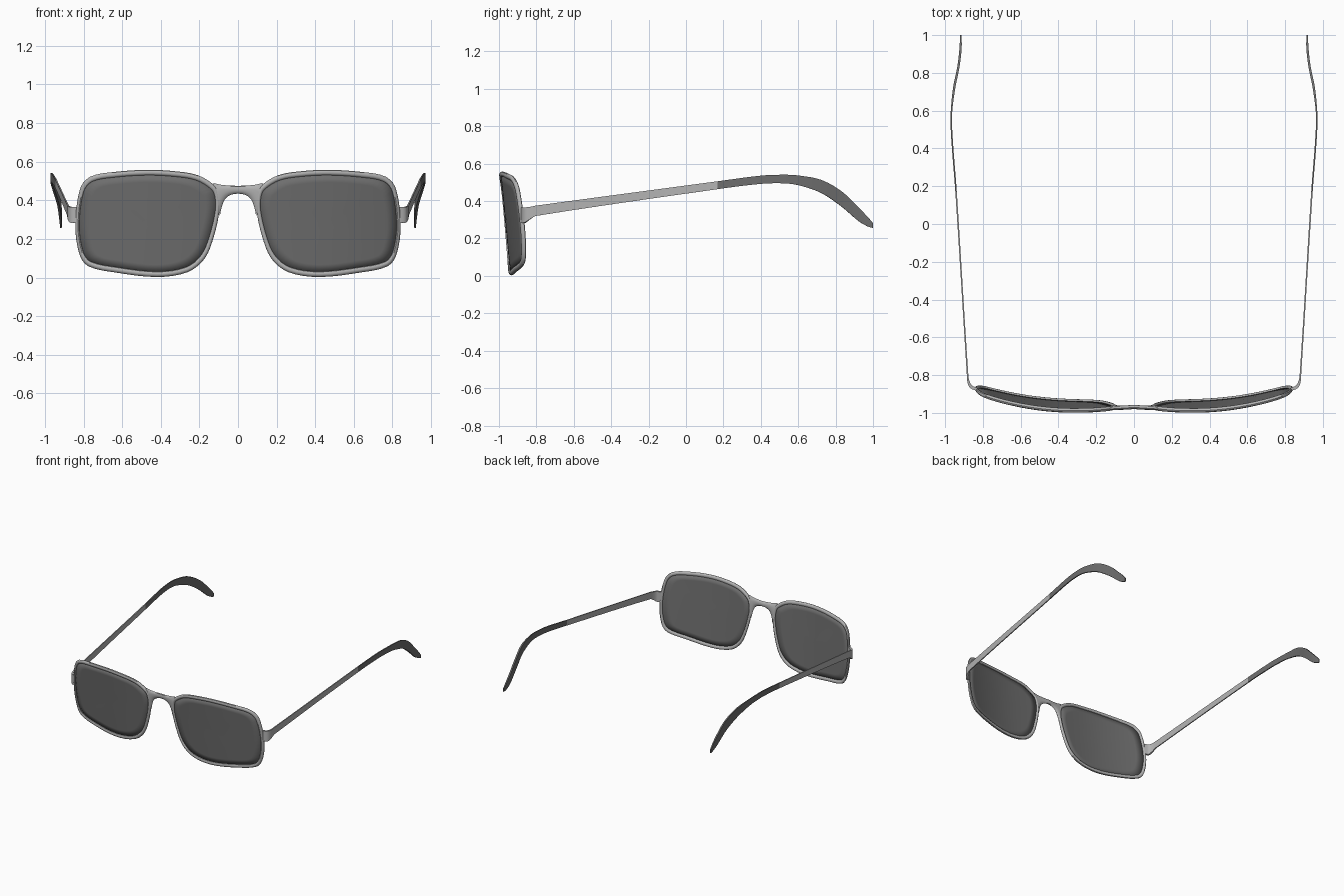
import bpy, bmesh, math
from mathutils import Vector

if "Cube" in bpy.data.objects:
    bpy.data.objects.remove(bpy.data.objects["Cube"])


def material(name, value):
    mat = bpy.data.materials.new(name)
    mat.use_nodes = True
    mat.diffuse_color = (value, value, value, 1)
    mat.node_tree.nodes["Principled BSDF"].inputs["Base Color"].default_value = (value, value, value, 1)
    return mat


light_grey = material("light_grey_metal", 0.45)
dark_grey = material("dark_grey", 0.155)


def spline(points, steps, closed=False):
    """Smooth curve through points of any dimension, spaced by chord length."""
    pts = [Vector(p) for p in points]
    n = len(pts)

    def at(i):
        return pts[i % n] if closed else pts[max(0, min(n - 1, i))]

    def slope(i):
        span = (at(i + 1) - at(i)).length + (at(i) - at(i - 1)).length
        return (at(i + 1) - at(i - 1)) / span

    out = []
    for i in range(n if closed else n - 1):
        a, b = at(i), at(i + 1)
        d = (b - a).length
        ma, mb = slope(i) * d, slope(i + 1) * d
        for k in range(steps):
            t = k / steps
            s = t * t * (3 - 2 * t)
            out.append(a * (1 - s) + b * s + ma * (t * (1 - t) ** 2) - mb * (t * t * (1 - t)))
    if not closed:
        out.append(pts[-1])
    return out


def front_y(x, z):
    """Wrapped and tilted sheet that the front follows."""
    x = abs(x)
    bend = 0.31 if x > 0.3 else 0.12
    return -0.963 + bend * (x - 0.3) ** 2 - 0.095 * (z - 0.28)


def loft(name, rings, mat, closed=False, caps=(True, True)):
    """Skin a list of rings, mirrored to both sides."""
    bm = bmesh.new()
    rows = [[bm.verts.new(p) for p in ring] for ring in rings]
    n = len(rows[0])
    pairs = list(zip(rows, rows[1:])) + ([(rows[-1], rows[0])] if closed else [])
    for a, b in pairs:
        for i in range(n):
            j = (i + 1) % n
            bm.faces.new((a[i], a[j], b[j], b[i]))
    if not closed:
        if caps[0]:
            bm.faces.new(rows[0])
        if caps[1]:
            bm.faces.new(rows[-1])
    bmesh.ops.recalc_face_normals(bm, faces=bm.faces)
    mesh = bpy.data.meshes.new(name)
    bm.to_mesh(mesh)
    bm.free()
    mesh.materials.append(mat)
    obj = bpy.data.objects.new(name, mesh)
    bpy.context.collection.objects.link(obj)
    bpy.ops.object.select_all(action='DESELECT')
    obj.select_set(True)
    bpy.context.view_layer.objects.active = obj
    bpy.ops.object.shade_smooth_by_angle(angle=math.radians(40))
    obj.modifiers.new("both_sides", 'MIRROR')
    return obj


def oval(a, b, depth, sides=10):
    """Oval section spanning a to b in the front sheet, with depth in y."""
    mid, half = (a + b) / 2, (b - a) / 2
    ring = []
    for k in range(sides):
        t = 2 * math.pi * k / sides
        p = mid + half * math.cos(t)
        ring.append((p.x, front_y(p.x, p.y) + depth * math.sin(t), p.y))
    return ring


# Lens outline (x, z)
outline = spline([(0.135, 0.455), (0.217, 0.505), (0.34, 0.525), (0.476, 0.531), (0.64, 0.52),
                  (0.755, 0.498), (0.8, 0.445), (0.823, 0.27), (0.803, 0.135), (0.765, 0.083),
                  (0.63, 0.053), (0.42, 0.03), (0.27, 0.053), (0.19, 0.115), (0.145, 0.22),
                  (0.116, 0.35), (0.118, 0.415)], 4, True)

# Lenses: concentric rings laid on the curved sheet
centre = Vector((0.47, 0.28))
rings = []
for scale in (1, 0.85, 0.7, 0.5, 0.3, 0.08):
    flat = [centre + (p - centre) * scale for p in outline]
    rings.append([(p.x, front_y(p.x, p.y), p.y) for p in flat])
lens = loft("lenses", rings, dark_grey, caps=(False, True))
thick = lens.modifiers.new("thickness", 'SOLIDIFY')
thick.thickness = 0.006
thick.offset = 0

# Rims: oval section swept round the lens
rings = []
for i, p in enumerate(outline):
    along = (outline[(i + 1) % len(outline)] - outline[i - 1]).normalized()
    out = Vector((-along.y, along.x))
    width = 0.019 + 0.008 * abs(out.y)
    rings.append(oval(p - out * 0.002, p + out * width, 0.012))
loft("rims", rings, light_grey, closed=True)

# Bridge: top and bottom edges flaring into the rims (x, z, x, z)
edges = spline([(0, 0.475, 0, 0.435), (0.05, 0.477, 0.035, 0.429), (0.09, 0.481, 0.066, 0.408),
                (0.112, 0.486, 0.083, 0.37), (0.128, 0.49, 0.094, 0.32)], 4)
loft("bridge", [oval(Vector(e[:2]), Vector(e[2:]), 0.011) for e in edges],
     light_grey, caps=(False, True))

# Temple arms: x, y, top z, bottom z, half thickness
STEPS = 6
path = spline([(0.83, -0.876, 0.365, 0.287, 0.008), (0.862, -0.862, 0.366, 0.284, 0.008),
               (0.876, -0.835, 0.369, 0.302, 0.006), (0.881, -0.8, 0.376, 0.321, 0.004),
               (0.942, 0.17, 0.506, 0.464, 0.004), (0.96, 0.4, 0.536, 0.492, 0.004),
               (0.967, 0.52, 0.541, 0.495, 0.004), (0.966, 0.6, 0.537, 0.485, 0.004),
               (0.952, 0.72, 0.514, 0.445, 0.006), (0.93, 0.83, 0.453, 0.372, 0.006),
               (0.919, 0.92, 0.368, 0.295, 0.006), (0.917, 0.97, 0.317, 0.265, 0.005),
               (0.918, 1.0, 0.282, 0.256, 0.004)], STEPS)
sections = []
for i, p in enumerate(path):
    a, b = path[max(0, i - 1)], path[min(len(path) - 1, i + 1)]
    side = Vector((b[1] - a[1], a[0] - b[0])).normalized() * p[4]
    sections.append([(p[0] + s * side.x, p[1] + s * side.y, z)
                     for s, z in ((1, p[2]), (1, p[3]), (-1, p[3]), (-1, p[2]))])
joint = 4 * STEPS
loft("temple_arms", sections[:joint + 1], light_grey)
loft("ear_tips", sections[joint:], dark_grey)
